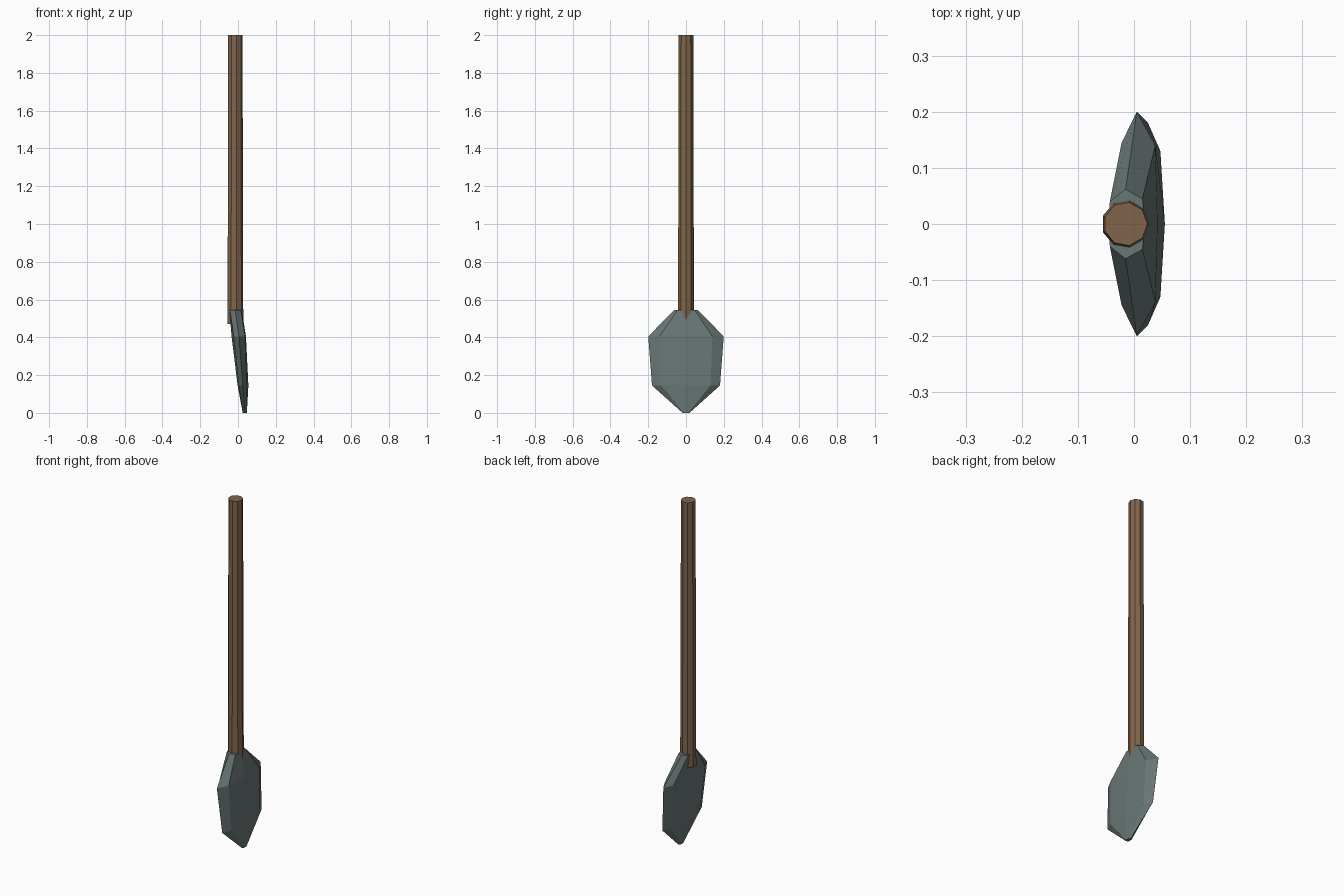
import bpy, bmesh, math

cube = bpy.data.objects.get("Cube")
if cube:
    bpy.data.objects.remove(cube, do_unlink=True)


def material(name, color):
    m = bpy.data.materials.new(name)
    m.use_nodes = True
    m.diffuse_color = (*color, 1)
    bsdf = m.node_tree.nodes["Principled BSDF"]
    bsdf.inputs["Base Color"].default_value = (*color, 1)
    bsdf.inputs["Roughness"].default_value = 0.8
    return m


def loft(name, rings, mat):
    """Skin a stack of matching rings and cap both ends."""
    bm = bmesh.new()
    loops = [[bm.verts.new(p) for p in ring] for ring in rings]
    n = len(loops[0])
    for a, b in zip(loops, loops[1:]):
        for i in range(n):
            j = (i + 1) % n
            bm.faces.new((a[i], a[j], b[j], b[i]))
    bm.faces.new(loops[0])
    bm.faces.new(loops[-1])
    bmesh.ops.recalc_face_normals(bm, faces=bm.faces)
    mesh = bpy.data.meshes.new(name)
    bm.to_mesh(mesh)
    bm.free()
    mesh.materials.append(mat)
    obj = bpy.data.objects.new(name, mesh)
    bpy.context.collection.objects.link(obj)
    return obj


wood = material("brown wood", (0.22, 0.13, 0.07))
metal = material("grey metal", (0.14, 0.185, 0.18))

# Handle: nine-sided tapered pole
SIDES = 9


def pole_ring(radius, z):
    angles = [math.tau * i / SIDES for i in range(SIDES)]
    return [(-0.015 + radius * math.cos(a), radius * math.sin(a), z) for a in angles]


loft("handle", [pole_ring(0.043, 0.47), pole_ring(0.039, 2.0)], wood)


# Blade: lens-shaped sections, mirrored across y
def blade_ring(z, front_mid, front, edge, back, back_mid):
    half = [front, edge, back]
    ring = [(front_mid, 0, z)] + [(x, y, z) for x, y in half]
    ring.append((back_mid, 0, z))
    ring += [(x, -y, z) for x, y in reversed(half)]
    return ring


loft("blade", [
    blade_ring(0.0, 0.047, (0.046, 0.012), (0.037, 0.018), (0.026, 0.012), 0.025),
    blade_ring(0.145, 0.055, (0.047, 0.13), (0.025, 0.18), (0.004, 0.13), -0.002),
    blade_ring(0.405, 0.042, (0.038, 0.14), (0.005, 0.2), (-0.022, 0.145), -0.034),
    blade_ring(0.545, 0.02, (0.015, 0.045), (-0.015, 0.062), (-0.043, 0.04), -0.046),
], metal)
